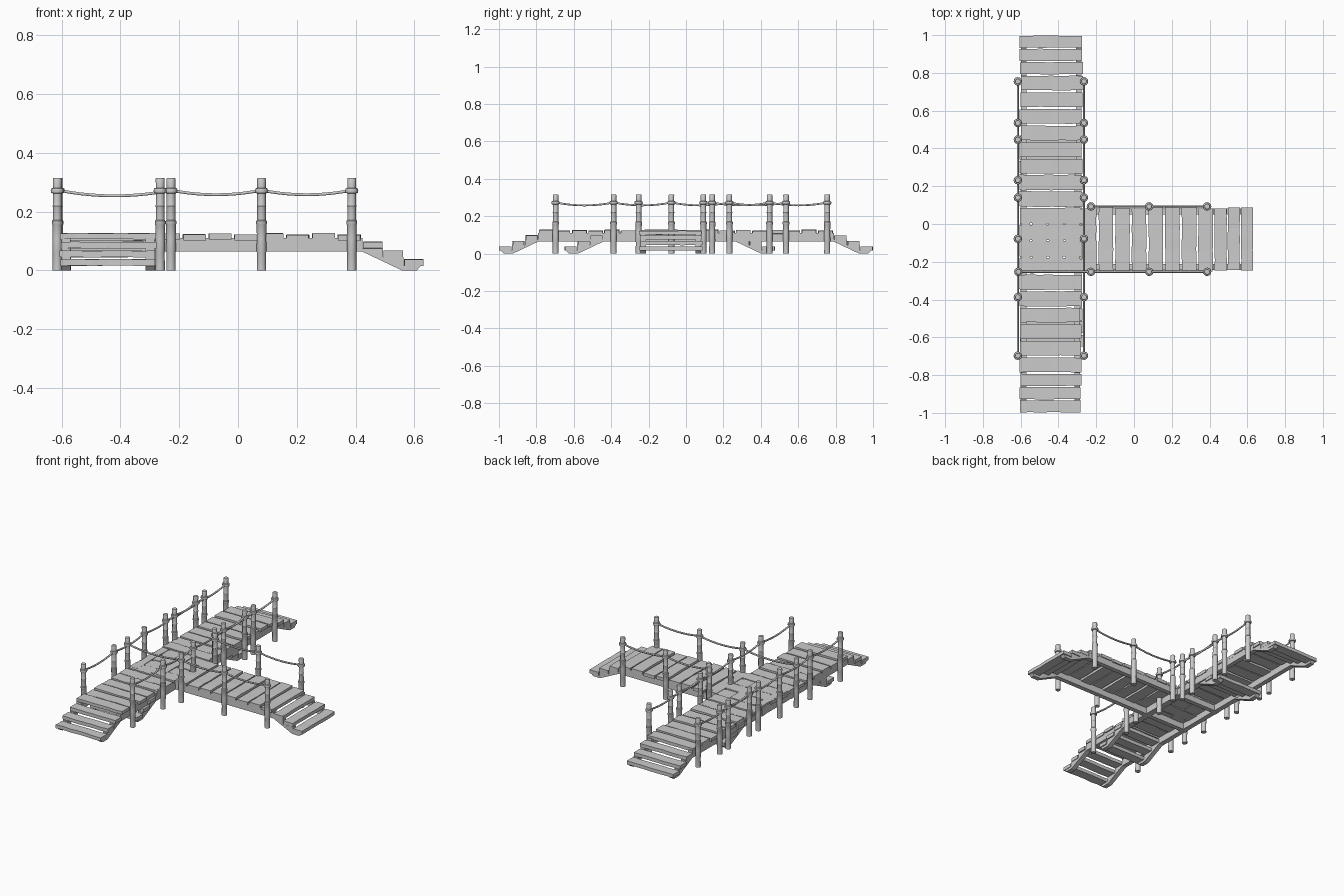
import bpy, bmesh, math, random
from mathutils import Vector

if "Cube" in bpy.data.objects:
    bpy.data.objects.remove(bpy.data.objects["Cube"])

random.seed(4)
PITCH, STEP = 0.088, 0.07


def finish(bm, name):
    bmesh.ops.recalc_face_normals(bm, faces=bm.faces)
    me = bpy.data.meshes.new(name)
    bm.to_mesh(me)
    bm.free()
    ob = bpy.data.objects.new(name, me)
    bpy.context.collection.objects.link(ob)
    return ob


def place(axis, u, v, z):
    """u runs along the walkway, v across it"""
    return Vector((v, u, z)) if axis == 'Y' else Vector((u, v, z))


def add_plank(bm, axis, u0, u1, v0, v1, z0, z1):
    # board with slightly wavy long edges and uneven ends
    n, j = 7, 0.0035
    v0 += random.uniform(-0.004, 0.005)
    v1 += random.uniform(-0.005, 0.004)
    rings = []
    for i in range(n):
        v = v0 + (v1 - v0) * i / (n - 1)
        a = u0 + random.uniform(0, j)
        b = u1 - random.uniform(0, j)
        dz = random.uniform(-0.001, 0.001)
        rings.append([bm.verts.new(place(axis, *p)) for p in
                      ((a, v, z0 + dz), (b, v, z0 + dz), (b, v, z1 + dz), (a, v, z1 + dz))])
    for r, s in zip(rings, rings[1:]):
        for k in range(4):
            bm.faces.new((r[k], r[(k + 1) % 4], s[(k + 1) % 4], s[k]))
    bm.faces.new(rings[0])
    bm.faces.new(rings[-1])


def add_prism(bm, axis, profile, v0, v1):
    a = [bm.verts.new(place(axis, u, v0, z)) for u, z in profile]
    b = [bm.verts.new(place(axis, u, v1, z)) for u, z in profile]
    bm.faces.new(a)
    bm.faces.new(b)
    n = len(a)
    for i in range(n):
        bm.faces.new((a[i], a[(i + 1) % n], b[(i + 1) % n], b[i]))


def stair_profile(edge, d):
    # sawtooth side board from deck height down to the ground
    pts = [(0, 0.11), (0, 0.075), (0.07, 0.075), (0.07, 0.045), (0.14, 0.045),
           (0.14, 0.016), (0.2, 0.016), (0.185, 0), (0.135, 0), (0, 0.064)]
    return [(edge + d * u, z) for u, z in pts]


def walkway(name, axis, u0, u1, v0, v1, stairs):
    # deck planks, alternating a little in height
    bm = bmesh.new()
    for k in range(math.ceil((u1 - u0) / PITCH - 0.05)):
        hi = u1 - k * PITCH
        lo = max(hi - PITCH, u0)
        z = 0.102 + (0.004 if k % 2 else 0) + random.uniform(-0.001, 0.001)
        add_plank(bm, axis, lo + 0.004, hi - 0.004, v0, v1, z, z + 0.02)
    # stair treads
    for d in stairs:
        edge = u1 if d > 0 else u0
        for i, z in enumerate((0.075, 0.045, 0.016)):
            a, b = sorted((edge + d * (i * STEP + 0.002), edge + d * ((i + 1) * STEP - 0.001)))
            add_plank(bm, axis, a, b, v0, v1, z, z + 0.022)
    finish(bm, name + "_planks")
    # side beams and stair stringers
    bm = bmesh.new()
    for s in (v0 + 0.005, v1 - 0.035):
        add_prism(bm, axis, [(u0, 0.064), (u1, 0.064), (u1, 0.11), (u0, 0.11)], s, s + 0.03)
        for d in stairs:
            add_prism(bm, axis, stair_profile(u1 if d > 0 else u0, d), s, s + 0.03)
    finish(bm, name + "_beams")


POST = [(0, 0), (0.016, 0), (0.0155, 0.06), (0.0165, 0.064), (0.016, 0.11), (0.0165, 0.155),
        (0.018, 0.158), (0.018, 0.168), (0.0148, 0.172), (0.0145, 0.215), (0.016, 0.219),
        (0.0145, 0.223), (0.0145, 0.262), (0.0205, 0.264), (0.0225, 0.271), (0.0205, 0.279),
        (0.0145, 0.281), (0.0152, 0.312), (0.0135, 0.315), (0, 0.315)]


def post(x, y):
    bm = bmesh.new()
    n = 12
    rings = []
    for r, z in POST:
        m = 1 if r == 0 else n
        rings.append([bm.verts.new((x + r * math.cos(2 * math.pi * i / n),
                                    y + r * math.sin(2 * math.pi * i / n), z)) for i in range(m)])
    for a, b in zip(rings, rings[1:]):
        for i in range(n):
            f = [a[i % len(a)], a[(i + 1) % len(a)], b[(i + 1) % len(b)], b[i % len(b)]]
            bm.faces.new(list(dict.fromkeys(f)))
    ob = finish(bm, "post")
    bpy.ops.object.select_all(action='DESELECT')
    ob.select_set(True)
    bpy.context.view_layer.objects.active = ob
    bpy.ops.object.shade_smooth_by_angle(angle=math.radians(35))


def rope(p, q):
    # sagging rope between two posts
    cu = bpy.data.curves.new("rope", 'CURVE')
    cu.dimensions = '3D'
    cu.bevel_depth = 0.0055
    cu.bevel_resolution = 1
    sp = cu.splines.new('POLY')
    n = 11
    sp.points.add(n - 1)
    sag = 0.05 * math.dist(p, q)
    for i in range(n):
        t = i / (n - 1)
        sp.points[i].co = (p[0] + (q[0] - p[0]) * t, p[1] + (q[1] - p[1]) * t,
                           0.273 - sag * 4 * t * (1 - t), 1)
    bpy.context.collection.objects.link(bpy.data.objects.new("rope", cu))


def railing(points):
    for p in points:
        post(*p)
    for p, q in zip(points, points[1:]):
        rope(p, q)


# two overlapping walkways along y and one branch along x
walkway("front_walkway", 'Y', -0.79, 0.266, -0.605, -0.28, (-1, 1))
walkway("back_walkway", 'Y', -0.442, 0.79, -0.603, -0.272, (-1, 1))
walkway("branch_walkway", 'X', -0.603, 0.423, -0.248, 0.086, (1,))

# rope railings
for x in (-0.615, -0.265):
    railing([(x, y) for y in (-0.697, -0.387, -0.078, 0.232, 0.535)])
    railing([(x, y) for y in (0.14, 0.447, 0.755)])
railing([(x, -0.253) for x in (-0.612, -0.228, 0.08, 0.387)])
railing([(x, 0.093) for x in (-0.228, 0.08, 0.387)])
